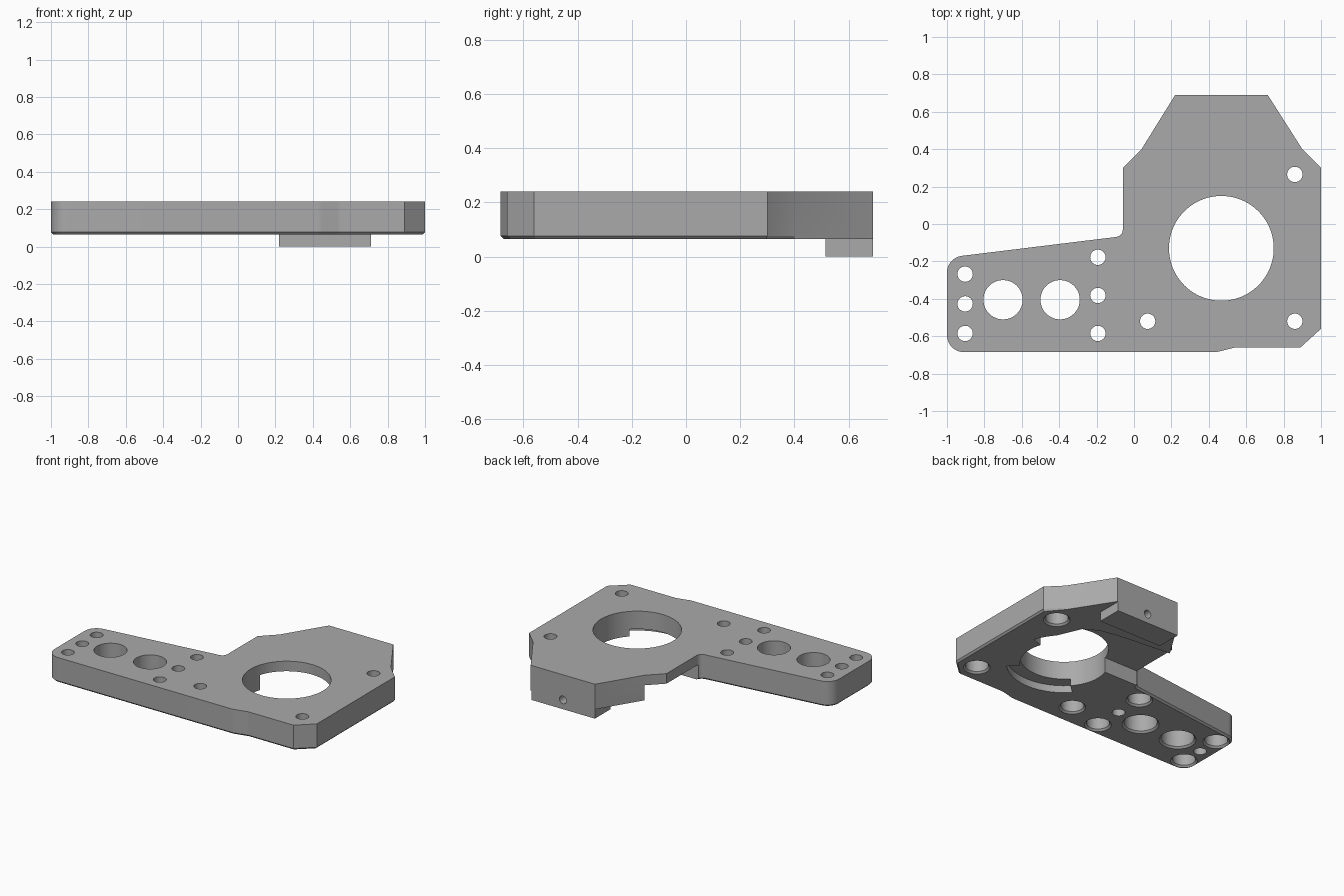
import bpy, bmesh
from math import sin, cos, radians, pi
from mathutils import Vector

old = bpy.data.objects.get("Cube")
if old:
    bpy.data.objects.remove(old, do_unlink=True)

metal = bpy.data.materials.new("plain grey metal")
metal.use_nodes = True
GREY = (0.4, 0.4, 0.4, 1)
metal.diffuse_color = GREY
metal.node_tree.nodes["Principled BSDF"].inputs["Base Color"].default_value = GREY

BASE, TOP, CEIL = 0.065, 0.24, 0.17   # plate underside, plate top, pocket ceiling


def prism(name, points, z0, z1, chamfer=0):
    """Extrude a closed outline; optionally chamfer the underside edge."""
    bm = bmesh.new()
    face = bm.faces.new([bm.verts.new((x, y, z0)) for x, y in points])
    up = bmesh.ops.extrude_face_region(bm, geom=[face])["geom"]
    bmesh.ops.translate(bm, vec=(0, 0, z1 - z0),
                        verts=[v for v in up if isinstance(v, bmesh.types.BMVert)])
    bmesh.ops.recalc_face_normals(bm, faces=bm.faces)
    if chamfer:
        rim = [e for e in bm.edges
               if all(v.co.z < z0 + 0.001 and v.co.y < 0.41 for v in e.verts)]
        bmesh.ops.bevel(bm, geom=rim, offset=chamfer, segments=1, affect='EDGES')
    mesh = bpy.data.meshes.new(name)
    bm.to_mesh(mesh)
    bm.free()
    mesh.materials.append(metal)
    ob = bpy.data.objects.new(name, mesh)
    bpy.context.collection.objects.link(ob)
    return ob


def arc(cx, cy, r, a0, a1, n):
    return [(cx + r * cos(radians(a0 + (a1 - a0) * i / n)),
             cy + r * sin(radians(a0 + (a1 - a0) * i / n))) for i in range(n + 1)]


def fillet(points, n=8):
    """Round each (x, y, radius) corner of an outline."""
    out = []
    for i, (x, y, r) in enumerate(points):
        p = Vector((x, y))
        if not r:
            out.append((x, y))
            continue
        a = (Vector(points[i - 1][:2]) - p).normalized()
        b = (Vector(points[(i + 1) % len(points)][:2]) - p).normalized()
        half = a.angle(b) / 2
        c = p + (a + b).normalized() * (r / sin(half))
        s, e = p + a * (r / abs(sin(half) / cos(half))) - c, p + b * (r / abs(sin(half) / cos(half))) - c
        sweep = s.angle_signed(e)
        for k in range(n + 1):
            t = -sweep * k / n
            out.append((c.x + s.x * cos(t) - s.y * sin(t), c.y + s.x * sin(t) + s.y * cos(t)))
    return out


def combine(target, tool, operation='DIFFERENCE'):
    mod = target.modifiers.new("shape", 'BOOLEAN')
    mod.operation, mod.object, mod.solver = operation, tool, 'EXACT'
    bpy.context.view_layer.objects.active = target
    bpy.ops.object.modifier_apply(modifier=mod.name)
    bpy.data.objects.remove(tool, do_unlink=True)


def drill(x, y, r, z0=-0.1, z1=0.4, n=40):
    combine(plate, prism("drill", arc(x, y, r, 0, 360, n)[:-1], z0, z1))


def countersink(x, y, r, c=0.012):
    """Small chamfer at the underside mouth of a hole."""
    bm = bmesh.new()
    bmesh.ops.create_cone(bm, cap_ends=True, segments=40, radius1=r + 2 * c, radius2=r - c, depth=3 * c)
    bmesh.ops.translate(bm, verts=bm.verts, vec=(x, y, BASE + c / 2))
    mesh = bpy.data.meshes.new("countersink")
    bm.to_mesh(mesh)
    bm.free()
    ob = bpy.data.objects.new("countersink", mesh)
    bpy.context.collection.objects.link(ob)
    combine(plate, ob)


# Main plate with side arm
outline = [(-1, -0.685, 0.09), (0.44, -0.685, 0.1), (0.54, -0.66, 0.1), (0.89, -0.66, 0),
           (1, -0.56, 0), (1, 0.3, 0), (0.9, 0.4, 0), (0.715, 0.69, 0), (0.22, 0.69, 0),
           (0.04, 0.4, 0), (-0.06, 0.3, 0), (-0.06, -0.065, 0.04), (-1, -0.18, 0.09)]
plate = prism("mounting_plate", fillet(outline), BASE, TOP, chamfer=0.012)

# Clamp block under the back edge
block = prism("clamp_block", [(0.22, 0.515), (0.71, 0.515), (0.71, 0.69), (0.22, 0.69)], 0, 0.12)
combine(plate, block, 'UNION')

# Main bore, open side pocket and partial ledge around the bore
BX, BY = 0.467, -0.13
drill(BX, BY, 0.28, n=96)
pocket = [(-0.2, -0.045), (BX, -0.045), (BX, BY)] + arc(BX, BY, 0.36, 18, 42, 6) + [
    (0.66, 0.28), (0.56, 0.335), (0.44, 0.36), (0.04, 0.4), (-0.2, 0.425)]
combine(plate, prism("pocket", pocket, -0.1, CEIL))
ledge = arc(BX, BY, 0.365, 222, 315, 30) + arc(BX, BY, 0.2, 315, 222, 30)
combine(plate, prism("ledge", ledge, -0.1, 0.115))

# Two lightening holes in the arm
for x in (-0.7, -0.395):
    drill(x, -0.405, 0.105, n=48)
    countersink(x, -0.405, 0.105)

# Screw holes, counterbored from below
for x, y in [(0.86, 0.265), (0.86, -0.52), (0.073, -0.52), (-0.193, -0.178),
             (-0.193, -0.585), (-0.903, -0.268), (-0.903, -0.585)]:
    drill(x, y, 0.041)
    drill(x, y, 0.073, -0.1, 0.165)
    countersink(x, y, 0.073)

# Plain dowel holes
for x, y in [(-0.193, -0.382), (-0.903, -0.427)]:
    drill(x, y, 0.041)

# Threaded hole in the back face
pin = prism("pin", arc(0, 0, 0.027, 0, 360, 24)[:-1], -0.15, 0.15)
pin.rotation_euler.x = pi / 2
pin.location = (BX, 0.69, 0.065)
bpy.context.view_layer.update()
combine(plate, pin)

bpy.ops.object.select_all(action='DESELECT')
plate.select_set(True)
bpy.context.view_layer.objects.active = plate
bpy.ops.object.shade_smooth_by_angle(angle=radians(25))
